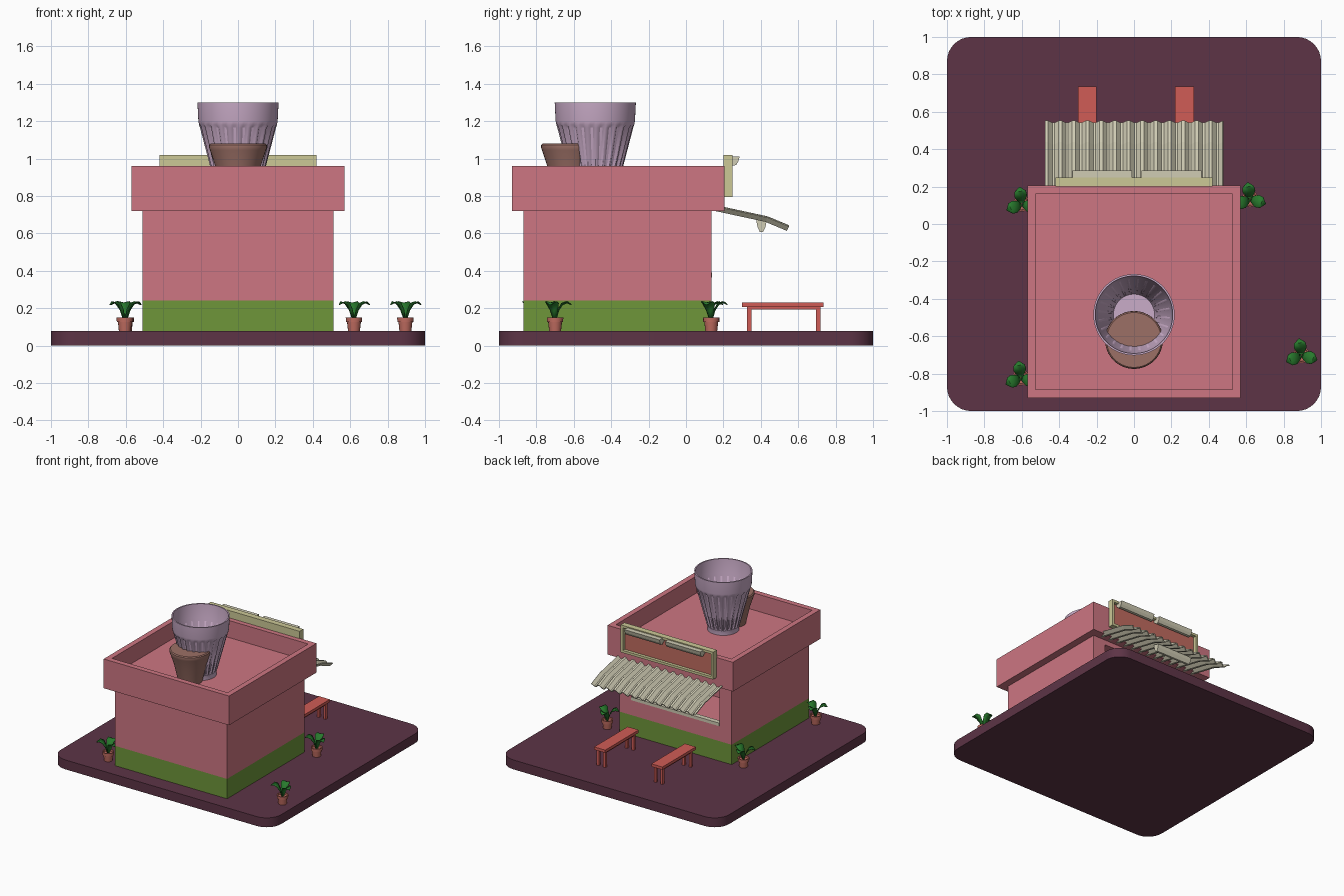
import bpy, bmesh, math
from mathutils import Vector

if "Cube" in bpy.data.objects:
    bpy.data.objects.remove(bpy.data.objects["Cube"])


def mat(name, r, g, b):
    lin = [((c / 255 + 0.055) / 1.055) ** 2.4 for c in (r, g, b)]
    m = bpy.data.materials.new(name)
    m.diffuse_color = (*lin, 1)
    m.use_nodes = True
    m.node_tree.nodes["Principled BSDF"].inputs["Base Color"].default_value = m.diffuse_color
    return m


PLUM = mat("plum", 93, 52, 70)
PINK = mat("pink", 205, 118, 130)
GREEN = mat("grass_green", 110, 150, 58)
LILAC = mat("lilac", 202, 172, 200)
BROWN = mat("brown", 156, 112, 102)
RED = mat("bench_red", 208, 92, 86)
YELLOW = mat("pale_yellow", 204, 200, 150)
CREAM = mat("cream", 208, 204, 180)
LEAF = mat("leaf_green", 40, 122, 45)
CLAY = mat("clay", 192, 108, 96)


def finish(bm, name, *mats, smooth=None):
    bmesh.ops.recalc_face_normals(bm, faces=bm.faces[:])
    me = bpy.data.meshes.new(name)
    bm.to_mesh(me)
    bm.free()
    for m in mats:
        me.materials.append(m)
    if smooth:
        me.shade_smooth()
        me.set_sharp_from_angle(angle=math.radians(smooth))
    ob = bpy.data.objects.new(name, me)
    bpy.context.collection.objects.link(ob)
    return ob


def add_box(bm, x0, x1, y0, y1, z0, z1):
    vs = bmesh.ops.create_cube(bm, size=1)["verts"]
    for v in vs:
        v.co = Vector((x1 if v.co.x > 0 else x0, y1 if v.co.y > 0 else y0,
                       z1 if v.co.z > 0 else z0))


def box(name, m, *dims):
    bm = bmesh.new()
    add_box(bm, *dims)
    return finish(bm, name, m)


def push(bm, face, vec):
    """Extrude one face along vec and return the moved face."""
    f = bmesh.ops.extrude_discrete_faces(bm, faces=[face])["faces"][0]
    bmesh.ops.translate(bm, verts=f.verts[:], vec=vec)
    return f


def lathe(name, m, profile, segs, cx, cy, flutes=(), depth=0.0, smooth=35):
    """Revolve (r, z) points; rings listed in flutes get sunken grooves."""
    bm = bmesh.new()
    rings = []
    for k, (r, z) in enumerate(profile):
        if r == 0:
            rings.append([bm.verts.new((cx, cy, z))] * segs)
            continue
        ring = []
        for i in range(segs):
            rr = r - depth if k in flutes and i % 4 > 1 else r
            a = 2 * math.pi * i / segs
            ring.append(bm.verts.new((cx + rr * math.cos(a), cy + rr * math.sin(a), z)))
        rings.append(ring)
    for a, b in zip(rings, rings[1:]):
        for i in range(segs):
            j = (i + 1) % segs
            bm.faces.new(list(dict.fromkeys((a[i], a[j], b[j], b[i]))))
    return finish(bm, name, m, smooth=smooth)


def prism(name, m, yz, x0, x1):
    """Extrude a (y, z) outline along x."""
    bm = bmesh.new()
    f = bm.faces.new([bm.verts.new((x0, y, z)) for y, z in yz])
    g = bmesh.ops.extrude_face_region(bm, geom=[f])["geom"]
    bmesh.ops.translate(bm, verts=[v for v in g if isinstance(v, bmesh.types.BMVert)],
                        vec=(x1 - x0, 0, 0))
    return finish(bm, name, m)


# Ground slab with rounded corners
bm = bmesh.new()
add_box(bm, -1, 1, -1, 1, 0, 0.077)
upright = [e for e in bm.edges if abs(e.verts[0].co.z - e.verts[1].co.z) > 0.01]
bmesh.ops.bevel(bm, geom=upright, offset=0.13, segments=8, profile=0.5, affect='EDGES')
finish(bm, "ground_slab", PLUM, smooth=35)

# Main walls: green skirting, serving hatch sunk into the +y side
bm = bmesh.new()
add_box(bm, -0.51, 0.51, -0.87, 0.135, 0.07, 0.73)
for co, no in (((0, 0, 0.24), (0, 0, 1)), ((0, 0, 0.37), (0, 0, 1)), ((0, 0, 0.68), (0, 0, 1)),
               ((-0.4, 0, 0), (1, 0, 0)), ((0.4, 0, 0), (1, 0, 0))):
    bmesh.ops.bisect_plane(bm, geom=bm.verts[:] + bm.edges[:] + bm.faces[:],
                           plane_co=co, plane_no=no)
bm.normal_update()
hatch = next(f for f in bm.faces if f.normal.y > 0.9 and abs(f.calc_center_median().x) < 0.1
             and 0.4 < f.calc_center_median().z < 0.65)
push(bm, hatch, (0, -0.4, 0))
for f in bm.faces:
    f.material_index = 1 if f.calc_center_median().z < 0.24 else 0
finish(bm, "walls", PINK, GREEN)

# Hatch sill
box("hatch_sill", CREAM, -0.4, 0.4, 0.10, 0.14, 0.365, 0.39)

# Roof block with sunken roof inside a parapet
bm = bmesh.new()
add_box(bm, -0.57, 0.57, -0.93, 0.205, 0.72, 0.96)
bm.normal_update()
top = next(f for f in bm.faces if f.normal.z > 0.9)
bmesh.ops.inset_individual(bm, faces=[top], thickness=0.063)
push(bm, top, (0, 0, -0.14))
finish(bm, "roof_parapet", PINK)

# Fluted cup and the small tub beside it on the roof
lathe("roof_cup", LILAC,
      [(0, 0.815), (0.118, 0.815), (0.118, 0.84), (0.122, 0.86), (0.126, 0.87), (0.203, 1.165),
       (0.208, 1.18), (0.212, 1.20), (0.217, 1.30), (0.207, 1.30), (0.198, 1.19),
       (0.11, 0.85), (0, 0.85)],
      96, 0, -0.485, flutes=(4, 5), depth=0.012)
lathe("roof_tub", BROWN,
      [(0, 0.815), (0.09, 0.815), (0.122, 0.96), (0.15, 1.045), (0.155, 1.06), (0.154, 1.073),
       (0.147, 1.08), (0, 1.08)], 40, 0, -0.62)

# Sign board: raised frame around a sunken panel
bm = bmesh.new()
add_box(bm, -0.42, 0.42, 0.2, 0.248, 0.795, 1.02)
bm.normal_update()
face = next(f for f in bm.faces if f.normal.y > 0.9)
bmesh.ops.inset_individual(bm, faces=[face], thickness=0.028)
push(bm, face, (0, -0.025, 0)).material_index = 1
finish(bm, "sign_board", YELLOW, CLAY)

# Strip lights on the sign and under the awning
for i, x in enumerate((-0.33, 0.04)):
    prism(f"sign_light_{i + 1}", CREAM,
          [(0.22, 1.012), (0.287, 1.012), (0.28, 0.985), (0.268, 0.965), (0.25, 0.962), (0.22, 0.985)],
          x, x + 0.32)
prism("awning_light", CREAM,
      [(0.375, 0.675), (0.43, 0.66), (0.425, 0.635), (0.412, 0.607), (0.395, 0.607), (0.382, 0.635)],
      -0.2, 0.12)

# Corrugated awning, bent near its front edge
bm = bmesh.new()
N, W = 13, 0.95
rows = []
for y, z in ((0.12, 0.742), (0.43, 0.675), (0.545, 0.627)):
    row = []
    for i in range(N):
        for t, h in ((0.0, 0.012), (0.2, 0.012), (0.5, -0.010), (0.7, -0.010)):
            row.append(bm.verts.new((-W / 2 + W * (i + t) / N, y + h * 0.5, z + h)))
    row.append(bm.verts.new((W / 2, y + 0.006, z + 0.012)))
    rows.append(row)
for a, b in zip(rows, rows[1:]):
    for i in range(len(a) - 1):
        bm.faces.new((a[i], a[i + 1], b[i + 1], b[i]))
awning = finish(bm, "awning", CREAM)
sol = awning.modifiers.new("thickness", 'SOLIDIFY')
sol.thickness, sol.offset = 0.008, 0

# Benches
for n, x in enumerate((-0.25, 0.27)):
    bm = bmesh.new()
    add_box(bm, x - 0.05, x + 0.05, 0.30, 0.735, 0.207, 0.23)
    add_box(bm, x - 0.038, x + 0.038, 0.33, 0.71, 0.193, 0.208)
    for lx in (x - 0.03, x + 0.03):
        for ly in (0.338, 0.707):
            add_box(bm, lx - 0.01, lx + 0.01, ly - 0.011, ly + 0.011, 0.07, 0.208)
    finish(bm, f"bench_{n + 1}", RED)

# Potted plants: a lipped pot and three arching folded leaves
LEAF_PATH = ((0.004, 0.135, 0.008), (0.018, 0.185, 0.022), (0.04, 0.218, 0.034),
             (0.065, 0.228, 0.030), (0.088, 0.218, 0.003))
for n, (px, py) in enumerate(((-0.6, 0.11), (-0.605, -0.82), (0.62, 0.135), (0.895, -0.7))):
    lathe(f"plant_pot_{n + 1}", CLAY,
          [(0, 0.07), (0.031, 0.07), (0.037, 0.125), (0.043, 0.125), (0.044, 0.15),
           (0.036, 0.15), (0.034, 0.138), (0, 0.138)], 16, px, py)
    bm = bmesh.new()
    for deg in (98, 205, 342):
        a = math.radians(deg)
        d, s = Vector((math.cos(a), math.sin(a), 0)), Vector((-math.sin(a), math.cos(a), 0))
        rows = []
        for r, z, w in LEAF_PATH:
            c = Vector((px, py, z)) + d * r
            rows.append([bm.verts.new(c + s * w * k + Vector((0, 0, 0.25 * w * abs(k))))
                         for k in (-1, 0, 1)])
        for p, q in zip(rows, rows[1:]):
            for k in (0, 1):
                bm.faces.new((p[k], p[k + 1], q[k + 1], q[k]))
    leaves = finish(bm, f"plant_leaves_{n + 1}", LEAF, smooth=40)
    sol = leaves.modifiers.new("thickness", 'SOLIDIFY')
    sol.thickness, sol.offset = 0.004, 0
